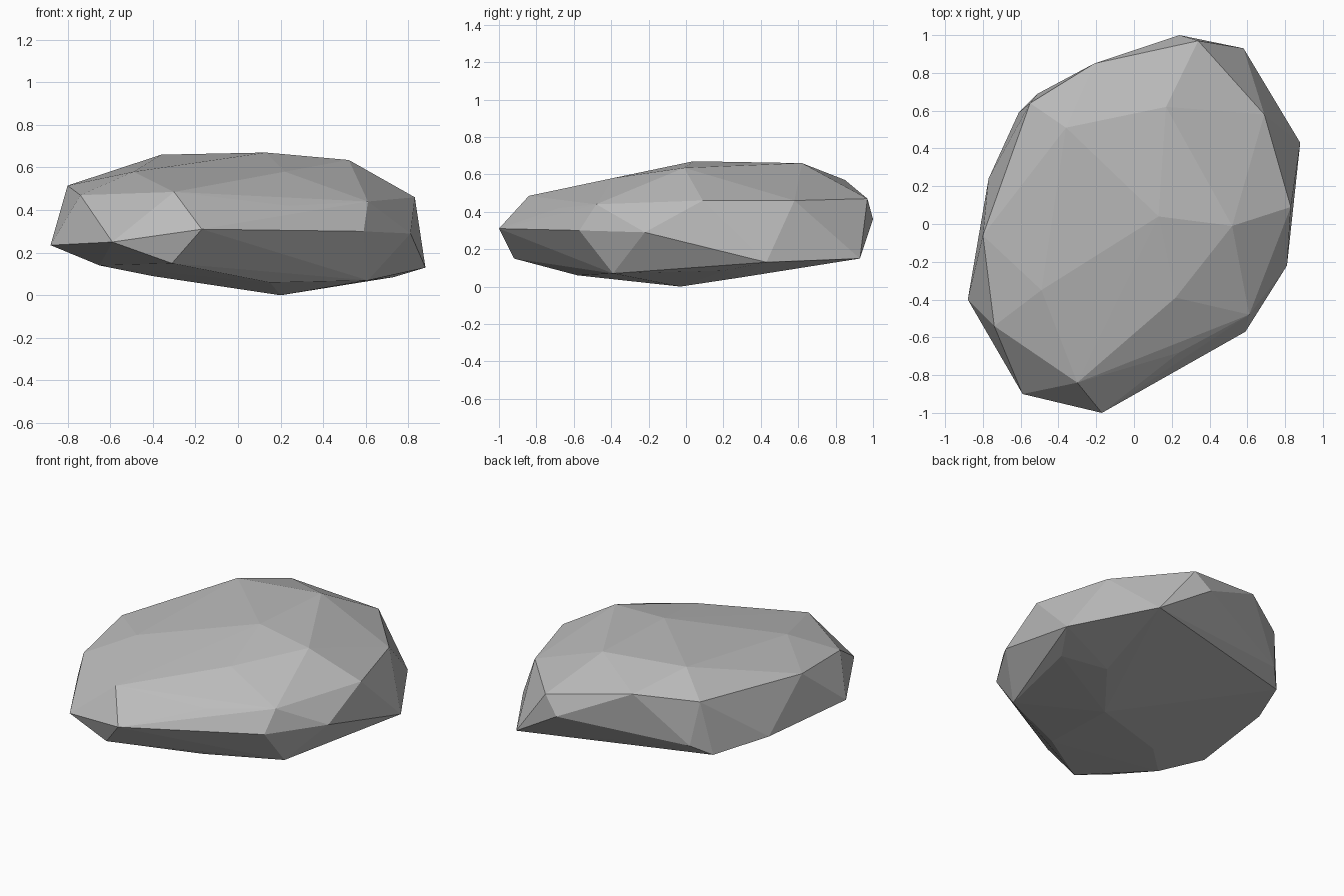
import bpy
import bmesh

# Remove the default object
default_cube = bpy.data.objects.get("Cube")
if default_cube:
    bpy.data.objects.remove(default_cube, do_unlink=True)


def make_material(name, colour):
    material = bpy.data.materials.new(name)
    material.use_nodes = True
    material.diffuse_color = colour
    shader = material.node_tree.nodes["Principled BSDF"]
    shader.inputs["Base Color"].default_value = colour
    shader.inputs["Roughness"].default_value = 0.9
    return material


def make_faceted_stone(name, rings, material):
    """Wrap flat facets around the corner points of all the rings."""
    builder = bmesh.new()
    for ring in rings:
        for corner in ring:
            builder.verts.new(corner)
    hull = bmesh.ops.convex_hull(builder, input=builder.verts[:])
    spare = {item for item in hull["geom_interior"] + hull["geom_unused"]
             if isinstance(item, bmesh.types.BMVert)}
    bmesh.ops.delete(builder, geom=list(spare), context="VERTS")
    bmesh.ops.recalc_face_normals(builder, faces=builder.faces[:])
    for face in builder.faces:
        face.smooth = False
    mesh = bpy.data.meshes.new(name)
    builder.to_mesh(mesh)
    builder.free()
    mesh.materials.append(material)
    stone = bpy.data.objects.new(name, mesh)
    bpy.context.scene.collection.objects.link(stone)
    return stone


# Gently domed top
crown = [
    (.13, .04, .67), (.17, .62, .66), (-.36, .51, .66),
    (-.49, -.35, .58), (.22, -.39, .58), (.52, -.01, .635),
]

# Shoulder where the top rolls over into the sides
shoulder = [
    (.34, .97, .47), (.69, .58, .46), (.83, .09, .46), (.61, -.48, .44),
    (.24, -.68, .42), (-.3, -.84, .485), (-.74, -.54, .47),
    (-.8, -.06, .515), (-.55, .64, .53), (-.21, .85, .57),
]

# Widest outline around the sides
girdle = [
    (.24, 1, .36), (.58, .93, .15), (.88, .43, .13), (.81, -.22, .29),
    (.59, -.57, .3), (-.17, -1, .31), (-.59, -.9, .25),
    (-.88, -.4, .235), (-.77, .24, .21), (-.61, .59, .18), (-.51, .69, .25),
]

# Shallow keel underneath
underside = [
    (.2, -.03, 0), (-.04, .2, .07), (.46, .3, .05), (.73, .2, .085),
    (.61, -.39, .07), (.15, -.58, .06), (-.31, -.92, .15),
    (-.65, -.55, .14), (-.4, -.3, .09), (-.18, .62, .19),
]

stone_grey = make_material("stone_grey", (.5, .5, .5, 1))
make_faceted_stone("rock", [crown, shoulder, girdle, underside], stone_grey)
